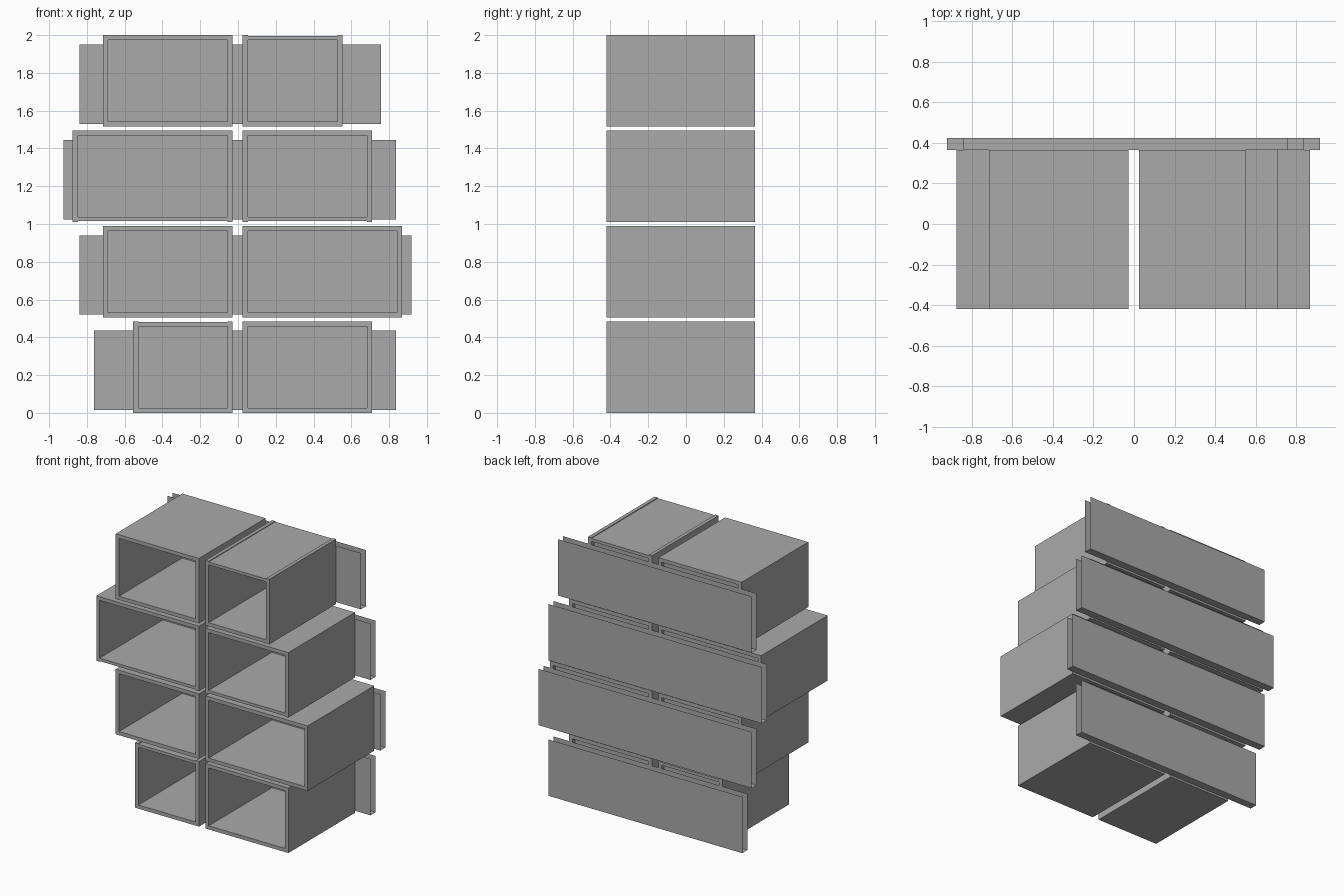
import bpy, bmesh
from mathutils import Vector

if "Cube" in bpy.data.objects:
    bpy.data.objects.remove(bpy.data.objects["Cube"], do_unlink=True)

grey = bpy.data.materials.new("plain_grey")
grey.use_nodes = True
COLOUR = (0.4, 0.4, 0.4, 1)
grey.diffuse_color = COLOUR
grey.node_tree.nodes["Principled BSDF"].inputs["Base Color"].default_value = COLOUR

FRONT, BACK, RAIL_BACK = -0.42, 0.365, 0.425
WALL, RECESS, LIP = 0.027, 0.03, 0.005
HEIGHT, PITCH, GAP = 0.485, 0.505, 0.028


def add_block(bm, low, high):
    """Axis-aligned board between two corners."""
    low, high = Vector(low), Vector(high)
    verts = bmesh.ops.create_cube(bm, size=1)["verts"]
    for v in verts:
        v.co = (low + high) / 2 + v.co * (high - low)


def finish(bm, name):
    mesh = bpy.data.meshes.new(name)
    bm.to_mesh(mesh)
    bm.free()
    mesh.materials.append(grey)
    bpy.context.collection.objects.link(bpy.data.objects.new(name, mesh))


def cubby(name, x0, x1, z0, top_lip=0, bottom_lip=0):
    """Open-fronted box: two sides, top, bottom and a recessed back."""
    bm = bmesh.new()
    z1 = z0 + HEIGHT
    a, b = x0 + WALL, x1 - WALL
    add_block(bm, (x0, FRONT, z0), (a, BACK, z1))
    add_block(bm, (b, FRONT, z0), (x1, BACK, z1))
    add_block(bm, (a, FRONT, z1 - WALL), (b, BACK, z1 - top_lip))
    add_block(bm, (a, FRONT, z0 + bottom_lip), (b, BACK, z0 + WALL))
    add_block(bm, (a, BACK - RECESS - 0.01, z0 + WALL), (b, BACK - RECESS, z1 - WALL))
    finish(bm, name)


def rail(name, x0, x1, z0):
    """Thin channel behind a row, open along the top and at both ends."""
    bm = bmesh.new()
    add_block(bm, (x0, BACK + 0.001, z0 + 0.015), (x1, RAIL_BACK, z0 + 0.435))
    bm.normal_update()
    opened = [f for f in bm.faces if abs(f.normal.x) > 0.9 or f.normal.z > 0.9]
    bmesh.ops.delete(bm, geom=opened, context="FACES_ONLY")
    finish(bm, name)


# Rows from the bottom: outer ends of both cubbies, ends of the rail,
# then lips for left top, right top and both bottoms (as seen from the front)
rows = [
    (-0.555, 0.71, -0.762, 0.837, LIP, 0, 0),
    (-0.715, 0.868, -0.84, 0.918, 0, 0, 0),
    (-0.875, 0.71, -0.923, 0.837, 0, 0, LIP),
    (-0.715, 0.553, -0.84, 0.757, 0, LIP, 0),
]
for i, (xa, xb, ra, rb, lip_a, lip_b, under) in enumerate(rows):
    z = i * PITCH
    cubby(f"right_cubby_{i + 1}", xa, -GAP, z, lip_a, under)
    cubby(f"left_cubby_{i + 1}", GAP - 0.003, xb, z, lip_b, under)
    rail(f"back_rail_{i + 1}", ra, rb, z)
